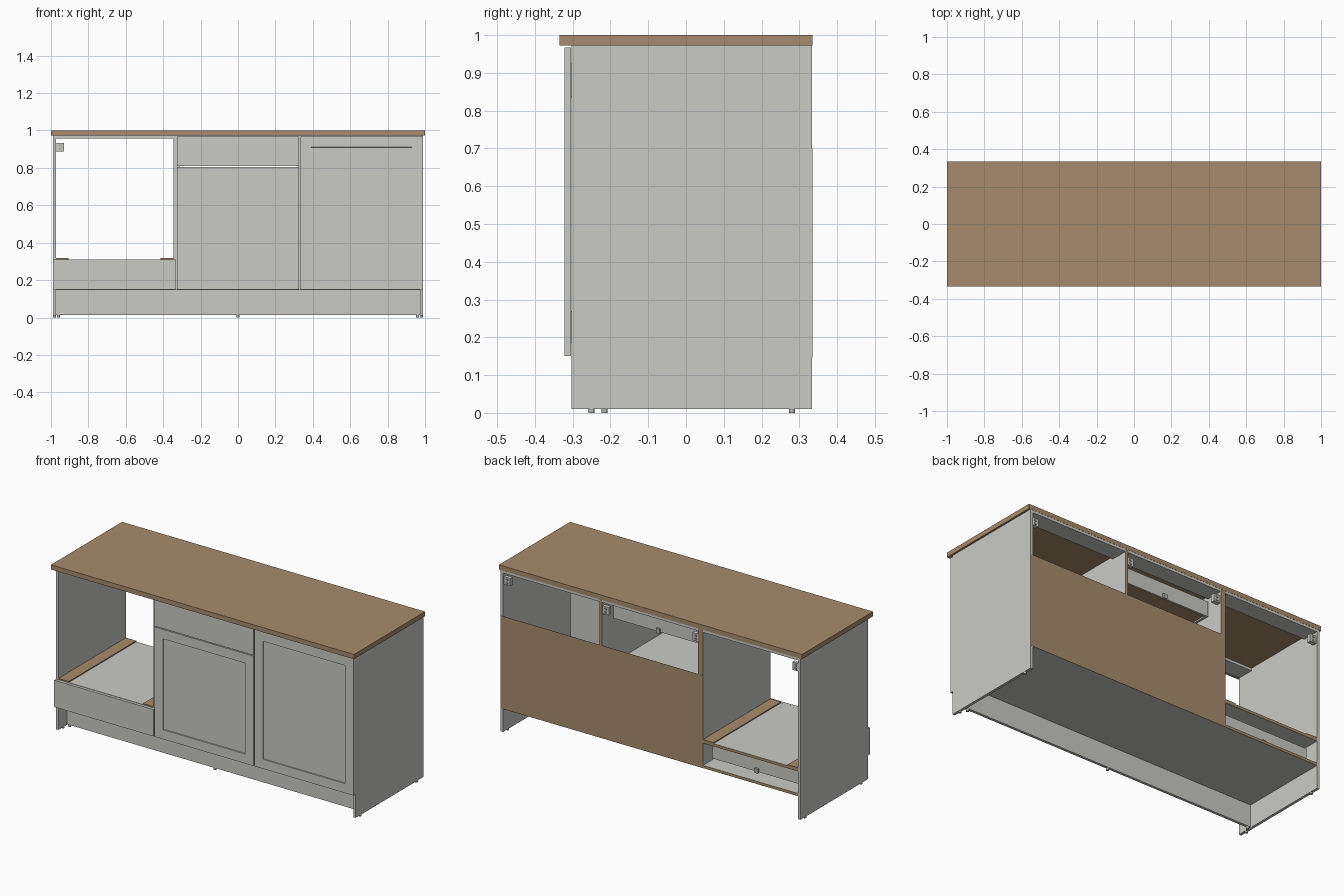
import bpy, bmesh
from mathutils import Vector

if "Cube" in bpy.data.objects:
    bpy.data.objects.remove(bpy.data.objects["Cube"], do_unlink=True)


def material(name, rgb):
    m = bpy.data.materials.new(name)
    m.use_nodes = True
    m.diffuse_color = (*rgb, 1)
    m.node_tree.nodes["Principled BSDF"].inputs["Base Color"].default_value = (*rgb, 1)
    return m


GREY = material("pale grey", (0.59, 0.59, 0.56))
WOOD = material("oak brown", (0.39, 0.26, 0.15))
METAL = material("steel grey", (0.45, 0.45, 0.44))


def finish(name, bm, mats):
    mesh = bpy.data.meshes.new(name)
    bm.to_mesh(mesh)
    bm.free()
    for m in mats:
        mesh.materials.append(m)
    ob = bpy.data.objects.new(name, mesh)
    bpy.context.collection.objects.link(ob)
    return ob


def cuboid(x, y, z):
    """Box from (low, high) ranges on each axis."""
    bm = bmesh.new()
    bmesh.ops.create_cube(bm, size=1)
    for v in bm.verts:
        v.co = Vector([sum(r) / 2 + c * (r[1] - r[0]) for r, c in zip((x, y, z), v.co)])
    bm.normal_update()
    return bm


def box(name, x, y, z, mat=GREY, raw_back=False):
    """Plain board; raw_back leaves its rear edge in bare wood."""
    bm = cuboid(x, y, z)
    if raw_back:
        for f in bm.faces:
            f.material_index = int(f.normal.y > 0.9)
    return finish(name, bm, [mat, WOOD])


def framed_door(name, x, z, border=0.08, depth=0.007):
    """Door with a sunken centre panel."""
    bm = cuboid(x, DOOR_Y, z)
    front = [f for f in bm.faces if f.normal.y < -0.9]
    bmesh.ops.inset_region(bm, faces=front, thickness=border)
    step = bmesh.ops.inset_region(bm, faces=front, thickness=0.0005)
    bmesh.ops.translate(bm, verts=front[0].verts, vec=(0, depth, 0))
    return finish(name, bm, [GREY])


def drawer_box(name, x, z, back):
    """Open-topped drawer behind a front."""
    t = 0.013
    front = DOOR_Y[1]
    box(name + "_left_side", (x[1] - t, x[1]), (front, back), z)
    box(name + "_right_side", (x[0], x[0] + t), (front, back), z)
    box(name + "_back", (x[0] + t, x[1] - t), (back - t, back), z)
    box(name + "_bottom", (x[0] + t, x[1] - t), (front, back - t),
        (z[0] + 0.008, z[0] + 0.014), WOOD)
    mid = sum(x) / 2
    box(name + "_clip", (mid - 0.012, mid + 0.012), (back, back + 0.012),
        (z[0] - 0.005, z[0] + 0.022), METAL)


def foot(name, x, y, top):
    bm = bmesh.new()
    bmesh.ops.create_cone(bm, cap_ends=True, segments=12, radius1=0.008, radius2=0.008, depth=top)
    bmesh.ops.translate(bm, verts=bm.verts, vec=(x, y, top / 2))
    return finish(name, bm, [METAL])


T = 0.016                      # board thickness
DOOR_Y = (-0.322, -0.305)
BODY_Y = (-0.303, 0.334)
TOP = 0.972

# Worktop
box("worktop", (-1, 1), (-0.335, 0.335), (TOP, 1), WOOD)

# End panels down to the floor, with feet
for side, s in (("left", 1), ("right", -1)):
    box(side + "_end_panel", tuple(sorted((s * 0.973, s * 0.989))), BODY_Y, (0.01, TOP))
    for place, y in (("front", -0.25), ("back", 0.28)):
        foot(f"{side}_{place}_foot", s * 0.981, y, 0.012)

# Plinth and its feet
box("plinth", (-0.973, 0.973), (-0.224, -0.208), (0.014, 0.147))
for side, x in (("left", 0.96), ("middle", 0), ("right", -0.96)):
    foot(side + "_plinth_foot", x, -0.216, 0.016)

# Cabinet floor and dividers
box("cabinet_floor", (-0.973, 0.973), BODY_Y, (0.147, 0.163), raw_back=True)
for name, x in (("right_divider_outer", -0.346), ("right_divider_inner", -0.33),
                ("left_divider", 0.322)):
    box(name, (x, x + T), BODY_Y, (0.163, TOP), raw_back=True)

# Rails under the worktop, front and back of each bay
bays = (("right", -0.973, -0.346), ("middle", -0.314, 0.322), ("left", 0.338, 0.973))
for name, x0, x1 in bays:
    box(name + "_front_rail", (x0, x1), (-0.303, -0.2), (0.957, TOP))
    box(name + "_back_rail", (x0, x1), (0.23, 0.334), (0.957, TOP))

# Rear board over the two closed bays
box("back_board", (-0.346, 0.987), (0.334, 0.339 - 0.004), (0.147, 0.7), WOOD)

# Fronts
framed_door("left_door", (0.333, 0.988), (0.15, 0.967))
framed_door("middle_door", (-0.327, 0.327), (0.15, 0.805))
box("upper_drawer_front", (-0.327, 0.327), DOOR_Y, (0.81, 0.967))
box("lower_drawer_front", (-0.988, -0.333), DOOR_Y, (0.15, 0.31))

# Drawers
drawer_box("upper_drawer", (-0.297, 0.305), (0.835, 0.925), 0.25)
drawer_box("lower_drawer", (-0.955, -0.364), (0.185, 0.27), 0.27)

# Open bay shelf with bare wood strips, and the shelf behind the middle door
box("open_bay_shelf", (-0.973, -0.346), BODY_Y, (0.295, 0.311), raw_back=True)
for side, x in (("right", (-0.973, -0.905)), ("left", (-0.415, -0.346))):
    box(side + "_shelf_strip", x, BODY_Y, (0.311, 0.317), WOOD)
box("middle_shelf", (-0.314, 0.322), (-0.28, 0.32), (0.54, 0.556))

# Hanging brackets with adjusting screws in the upper back corners
for i, (x, s) in enumerate(((-0.973, 1), (-0.314, 1), (0.322, -1), (0.973, -1)), 1):
    box(f"hanging_bracket_{i}", tuple(sorted((x, x + s * 0.042))), (0.305, 0.328),
        (0.888, 0.934), GREY)
    for z in (0.9, 0.92):
        box(f"bracket_screw_{i}", tuple(sorted((x + s * 0.015, x + s * 0.027))),
            (0.3, 0.333), (z - 0.005, z + 0.005), METAL)
